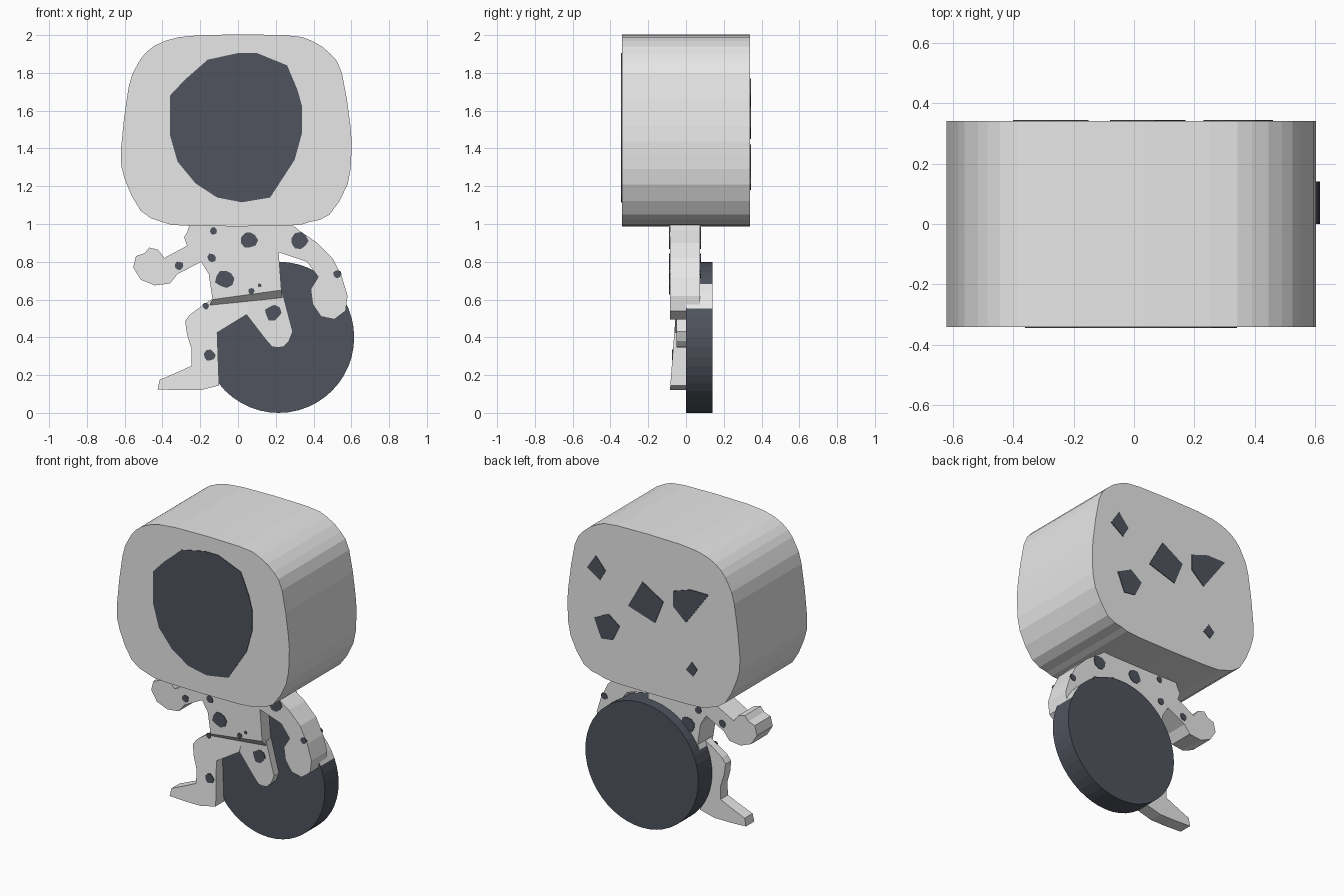
import bpy, bmesh, math, random
from mathutils import Vector

random.seed(4)
default_cube = bpy.data.objects.get("Cube")
if default_cube:
    bpy.data.objects.remove(default_cube, do_unlink=True)


def make_material(name, red, green, blue):
    material = bpy.data.materials.new(name)
    material.use_nodes = True
    color = (red, green, blue, 1)
    material.diffuse_color = color
    material.node_tree.nodes["Principled BSDF"].inputs["Base Color"].default_value = color
    return material


light_grey = make_material("light grey", 0.8, 0.8, 0.8)
dark_slate = make_material("dark slate", 0.08, 0.088, 0.113)


def smooth_outline(points, steps):
    """Closed Catmull-Rom curve through a few outline points."""
    result = []
    count = len(points)
    for i in range(count):
        before, start, end, after = (Vector(points[(i + k) % count]) for k in (-1, 0, 1, 2))
        for step in range(steps):
            t = step / steps
            result.append(start + 0.5 * t * (end - before
                          + t * (2 * before - 5 * start + 4 * end - after
                                 + t * (3 * (start - end) + after - before))))
    return result


def slab(name, outline, front, back, material):
    """Extrude an x-z outline along y; front may be a rule giving y."""
    front_rule = front if callable(front) else (lambda x, z: front)
    mesh = bmesh.new()
    near = [mesh.verts.new((x, front_rule(x, z), z)) for x, z in outline]
    far = [mesh.verts.new((x, back, z)) for x, z in outline]
    mesh.faces.new(near)
    mesh.faces.new(far[::-1])
    for i in range(len(near)):
        j = (i + 1) % len(near)
        mesh.faces.new((near[j], near[i], far[i], far[j]))
    bmesh.ops.recalc_face_normals(mesh, faces=mesh.faces[:])
    data = bpy.data.meshes.new(name)
    mesh.to_mesh(data)
    mesh.free()
    part = bpy.data.objects.new(name, data)
    bpy.context.collection.objects.link(part)
    data.materials.append(material)
    return part


def plate(name, outline, y):
    """Thin painted patch lying on a face at depth y."""
    return slab(name, outline, y - 0.004, y + 0.004, dark_slate)


def spot(name, x, z, radius, y):
    """Irregular rounded spot."""
    sides = 9
    outline = []
    for i in range(sides):
        angle = math.tau * i / sides
        reach = radius * random.uniform(0.85, 1.1)
        outline.append((x + reach * math.cos(angle), z + reach * math.sin(angle)))
    return plate(name, outline, y)


HEAD_FRONT, HEAD_BACK = -0.34, 0.34
BODY_FRONT, BODY_BACK = -0.085, 0.075
THIGH_FRONT, LEG_BACK = -0.05, 0.0

# Head: rounded box running front to back
head_outline = [
    (-0.2, 2), (0.25, 2), (0.39, 1.97), (0.49, 1.9), (0.55, 1.8), (0.595, 1.52),
    (0.6, 1.37), (0.58, 1.21), (0.485, 1.05), (0.375, 1.01), (0.25, 0.99),
    (-0.26, 0.99), (-0.4, 1.01), (-0.515, 1.07), (-0.6, 1.24), (-0.62, 1.39),
    (-0.58, 1.72), (-0.54, 1.83), (-0.485, 1.91), (-0.385, 1.97)]
slab("head", smooth_outline(head_outline, 2), HEAD_FRONT, HEAD_BACK, light_grey)

# Dark face panel
face_outline = [
    (-0.36, 1.68), (-0.28, 1.765), (-0.16, 1.87), (0, 1.905), (0.1, 1.905),
    (0.26, 1.84), (0.315, 1.71), (0.34, 1.62), (0.34, 1.485), (0.3, 1.34),
    (0.17, 1.14), (0.02, 1.115), (-0.11, 1.14), (-0.225, 1.215),
    (-0.32, 1.33), (-0.36, 1.47)]
plate("face_panel", face_outline, HEAD_FRONT)

# Angular patches on the back of the head
head_patches = [
    [(0.4, 1.77), (0.33, 1.69), (0.37, 1.62), (0.46, 1.68)],
    [(0.07, 1.69), (-0.08, 1.6), (-0.02, 1.45), (0.17, 1.51)],
    [(-0.15, 1.69), (-0.27, 1.73), (-0.4, 1.73), (-0.24, 1.51), (-0.15, 1.59)],
    [(0.41, 1.37), (0.31, 1.42), (0.23, 1.36), (0.28, 1.26), (0.36, 1.25)],
    [(-0.28, 1.27), (-0.32, 1.23), (-0.29, 1.18), (-0.24, 1.21)]]
for number, outline in enumerate(head_patches):
    plate(f"head_patch_{number}", outline, HEAD_BACK)

# Torso with both arms
body_outline = [
    (-0.25, 1.01), (-0.27, 0.955), (-0.285, 0.93), (-0.27, 0.885), (-0.39, 0.82),
    (-0.425, 0.865), (-0.47, 0.875), (-0.495, 0.845), (-0.54, 0.83),
    (-0.555, 0.77), (-0.515, 0.705), (-0.44, 0.675), (-0.36, 0.685),
    (-0.32, 0.735), (-0.195, 0.8), (-0.155, 0.735), (-0.135, 0.6),
    (0.23, 0.65), (0.215, 0.85), (0.365, 0.8), (0.425, 0.72), (0.385, 0.655),
    (0.395, 0.575), (0.44, 0.51), (0.51, 0.495), (0.57, 0.54), (0.58, 0.62),
    (0.55, 0.72), (0.5, 0.82), (0.42, 0.9), (0.325, 0.965), (0.27, 1.01)]
slab("torso_and_arms", body_outline, BODY_FRONT, BODY_BACK, light_grey)

# Sloped waist stepping back from torso to legs
slab("waist", [(-0.135, 0.6), (0.23, 0.65), (0.235, 0.61), (-0.15, 0.57)],
     lambda x, z: BODY_FRONT if z > 0.595 + 0.14 * x else THIGH_FRONT,
     BODY_BACK, light_grey)

# Raised knee in front of the wheel
slab("left_thigh",
     [(-0.12, 0.6), (0.235, 0.64), (0.245, 0.6), (0.29, 0.43), (0.27, 0.38),
      (0.24, 0.35), (0.21, 0.345), (0.18, 0.35), (0.145, 0.39), (0.045, 0.52),
      (-0.08, 0.47)], THIGH_FRONT, LEG_BACK + 0.01, light_grey)


# Standing leg, leaning forward towards the foot
def leg_front(x, z):
    return THIGH_FRONT - 0.076 * (0.58 - z)


slab("right_leg",
     [(0.06, 0.58), (-0.14, 0.6), (-0.18, 0.575), (-0.255, 0.52), (-0.28, 0.485),
      (-0.27, 0.415), (-0.245, 0.335), (-0.245, 0.25), (-0.31, 0.22),
      (-0.415, 0.175), (-0.425, 0.125), (-0.31, 0.12), (-0.2, 0.12),
      (-0.1, 0.145), (-0.11, 0.425), (0.045, 0.52)],
     leg_front, LEG_BACK, light_grey)

# Wheel disc, with a light patch on the outer rim
hub_x, hub_z, wheel_radius = 0.215, 0.4, 0.4
segments = 48
rim = []
for i in range(segments):
    turn = math.tau * i / segments
    rim.append((hub_x + wheel_radius * math.cos(turn), hub_z + wheel_radius * math.sin(turn)))
wheel = slab("wheel", rim, 0.0, 0.14, dark_slate)
wheel.data.materials.append(light_grey)
for face in wheel.data.polygons:
    if len(face.vertices) == 4 and face.center.x > hub_x and 0.57 < face.center.z < 0.69:
        face.material_index = 1

# Spots on both sides of the torso and arms
body_spots = [
    (-0.13, 0.965, 0.02), (0.06, 0.915, 0.044), (0.325, 0.91, 0.045),
    (0.525, 0.735, 0.022), (-0.31, 0.78, 0.023), (-0.14, 0.82, 0.024),
    (-0.07, 0.71, 0.05), (0.07, 0.645, 0.018), (0.115, 0.675, 0.01)]
for number, (x, z, radius) in enumerate(body_spots):
    spot(f"body_spot_front_{number}", x, z, radius, BODY_FRONT)
    spot(f"body_spot_back_{number}", x, z, radius, BODY_BACK)

# Spots on the legs
spot("thigh_spot", 0.185, 0.53, 0.042, THIGH_FRONT)
for name, x, z, radius in (("hip_spot", -0.17, 0.565, 0.018), ("shin_spot", -0.15, 0.305, 0.03)):
    spot(name, x, z, radius, leg_front(x, z))
